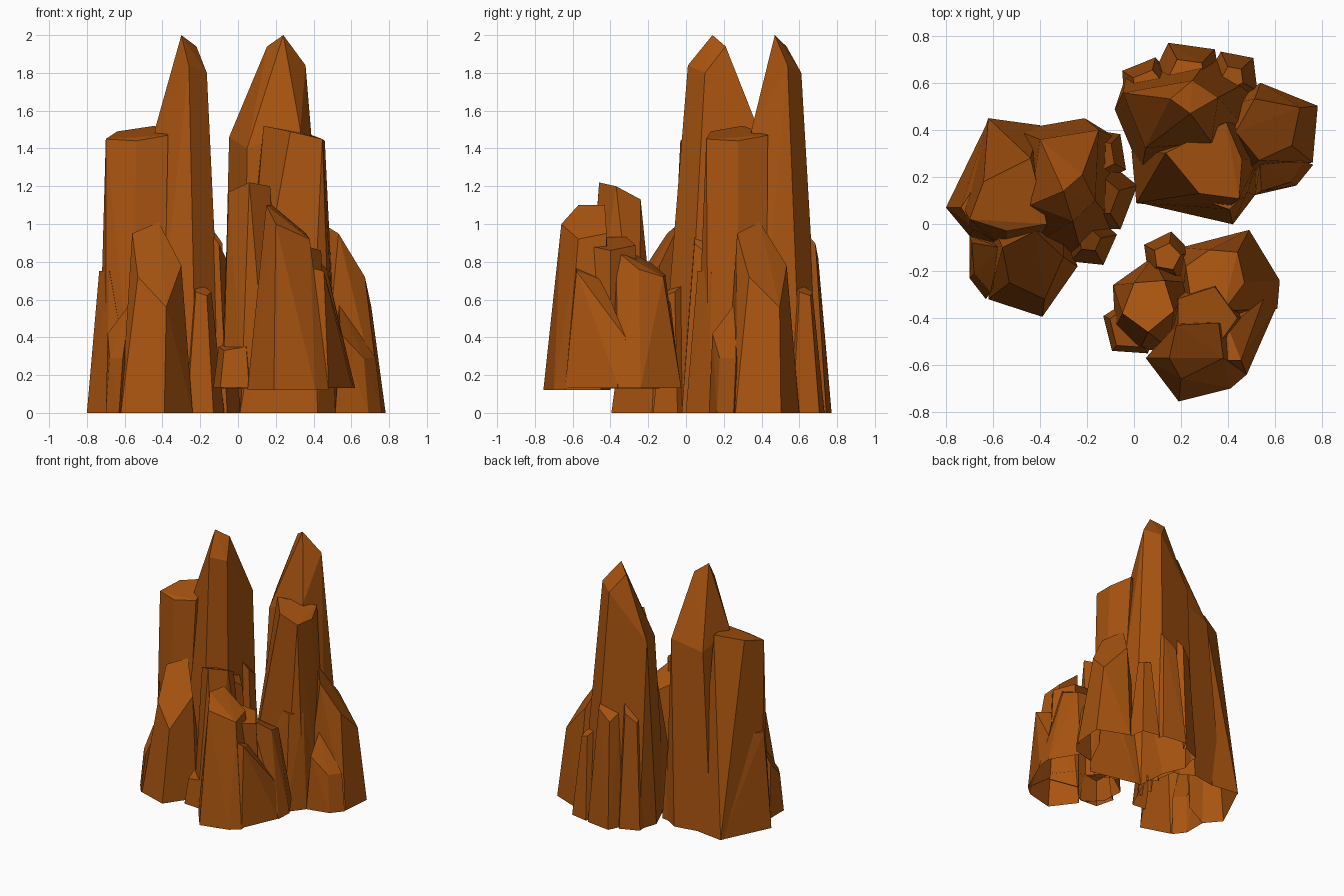
import bpy, bmesh, math
from mathutils import Matrix, Vector

if "Cube" in bpy.data.objects:
    bpy.data.objects.remove(bpy.data.objects["Cube"])

rock = bpy.data.materials.new("rust_brown_rock")
rock.diffuse_color = (0.39, 0.088, 0.005, 1)
rock.use_nodes = True
rock.node_tree.nodes["Principled BSDF"].inputs["Base Color"].default_value = rock.diffuse_color


def column(top, base, floor=0.0):
    """Faceted rock column: the hull of a sloping top outline and a footprint."""
    bm = bmesh.new()
    for p in top:
        bm.verts.new(p)
    for x, y in base:
        bm.verts.new((x, y, floor))
    bmesh.ops.convex_hull(bm, input=bm.verts[:])
    loose = [v for v in bm.verts if not v.link_faces]
    bmesh.ops.delete(bm, geom=loose, context='VERTS')
    bmesh.ops.recalc_face_normals(bm, faces=bm.faces[:])
    me = bpy.data.meshes.new("column")
    bm.to_mesh(me)
    bm.free()
    me.materials.append(rock)
    ob = bpy.data.objects.new("column", me)
    bpy.context.collection.objects.link(ob)
    return ob


def spur(x, y, z, wide, narrow, out=0, drop=0, floor=0.0):
    """Small five-sided spur whose top drops towards the angle `out`."""
    top, base = [], []
    for i in range(5):
        a = math.radians(out + 72 * i)
        c, s = math.cos(a), math.sin(a)
        top.append((x + narrow * c, y + narrow * s, z - drop * math.cos(math.radians(72 * i))))
        base.append((x + wide * c, y + wide * s))
    return column(top, base, floor)


def outcrop(name, columns, floor=0.0):
    """Fuse columns into one shell and open its underside."""
    first = columns[0]
    for c in columns[1:]:
        m = first.modifiers.new("fuse", 'BOOLEAN')
        m.operation, m.solver, m.object = 'UNION', 'EXACT', c
    bpy.context.view_layer.update()
    me = bpy.data.meshes.new_from_object(first.evaluated_get(bpy.context.evaluated_depsgraph_get()))
    for c in columns:
        bpy.data.objects.remove(c)
    bm = bmesh.new()
    bm.from_mesh(me)
    under = [f for f in bm.faces if f.normal.z < -.9 and f.calc_center_median().z < floor + .02]
    bmesh.ops.delete(bm, geom=under, context='FACES')
    bmesh.ops.dissolve_limit(bm, angle_limit=math.radians(3), verts=bm.verts[:], edges=bm.edges[:])
    bm.to_mesh(me)
    bm.free()
    me.name = name
    ob = bpy.data.objects.new(name, me)
    bpy.context.collection.objects.link(ob)
    return ob


left = outcrop("left_outcrop", [
    # main spire with a slanting back shoulder
    column([(-.30, .14, 2), (-.22, .21, 1.94), (-.165, .10, 1.8), (-.26, .01, 1.84),
            (-.44, .08, 1.5), (-.40, .36, 1.4), (-.15, .40, 1.46)],
           [(-.46, -.10), (-.22, -.14), (-.08, 0), (-.08, .37), (-.21, .45), (-.5, .40)]),
    # flat-topped column beside the spire
    column([(-.70, .02, 1.45), (-.64, .18, 1.49), (-.44, .28, 1.52), (-.37, 0, 1.47), (-.54, -.03, 1.44)],
           [(-.70, -.03), (-.74, .10), (-.62, .45), (-.40, .42), (-.40, -.08), (-.55, -.10)]),
    # lower buttress with a steep pentagonal facet
    column([(-.56, -.10, .95), (-.42, -.03, 1.01), (-.30, -.14, .78), (-.38, -.32, .56), (-.53, -.25, .72)],
           [(-.62, -.32), (-.39, -.395), (-.24, -.18), (-.30, 0), (-.60, 0)]),
    # side ledge and the step sloping down from it
    column([(-.735, .07, .75), (-.68, -.02, .75), (-.64, .22, .75)],
           [(-.80, .07), (-.70, -.05), (-.55, -.10), (-.62, .44)]),
    column([(-.69, -.08, .42), (-.57, -.1, .58), (-.61, -.29, .29), (-.68, -.21, .29)],
           [(-.70, -.05), (-.70, -.23), (-.63, -.32), (-.50, -.10)]),
    # two pointed ribs at the back and a small chip
    spur(-.15, .12, .93, .17, .09, 15, .11),
    spur(-.15, .29, .93, .13, .075, 45, .10),
    spur(-.19, -.07, .65, .12, .05, -60, .03),
])

# the same outcrop stands, turned, at the back right
back = bpy.data.objects.new("back_outcrop", left.data)
back.matrix_world = (Matrix.Translation(Vector((.24, .47, 0))) @ Matrix.Rotation(math.radians(103), 4, 'Z')
                     @ Matrix.Translation(Vector((.30, -.14, 0))))
bpy.context.collection.objects.link(back)

# short front outcrop, its underside raised off the ground
F = 0.13
outcrop("front_outcrop", [
    # tall column at the left
    column([(.06, -.46, 1.22), (-.05, -.38, 1.17), (0, -.25, 1.13), (.13, -.24, 1.13), (.17, -.37, 1.2)],
           [(-.08, -.44), (-.09, -.26), (.08, -.14), (.25, -.25), (.15, -.53), (.02, -.54)], F),
    # middle column
    column([(.15, -.57, 1.1), (.18, -.43, 1.1), (.36, -.42, .95), (.38, -.57, .92), (.20, -.66, 1.0)],
           [(.19, -.755), (.41, -.70), (.48, -.64), (.45, -.45), (.2, -.4), (.05, -.57)], F - .008),
    # right column
    column([(.24, -.31, .86), (.22, -.18, .79), (.32, -.11, .73), (.44, -.12, .72), (.47, -.25, .76), (.38, -.37, .86)],
           [(.2, -.1), (.49, -.025), (.62, -.24), (.61, -.36), (.4, -.42), (.2, -.35)], F + .003),
    # sloping ledge between the middle and right columns
    column([(.38, -.58, .77), (.455, -.58, .75), (.55, -.32, .40), (.40, -.44, .7)],
           [(.4, -.62), (.48, -.64), (.49, -.5), (.605, -.355), (.4, -.35)], F + .002),
    # core, back chip and left foot
    spur(.30, -.40, .90, .18, .14, 0, .04, F + .001),
    spur(.14, -.14, .65, .11, .06, 80, .07, F + .004),
    spur(-.01, -.44, .36, .13, .10, 230, .03, F + .005),
], F)
